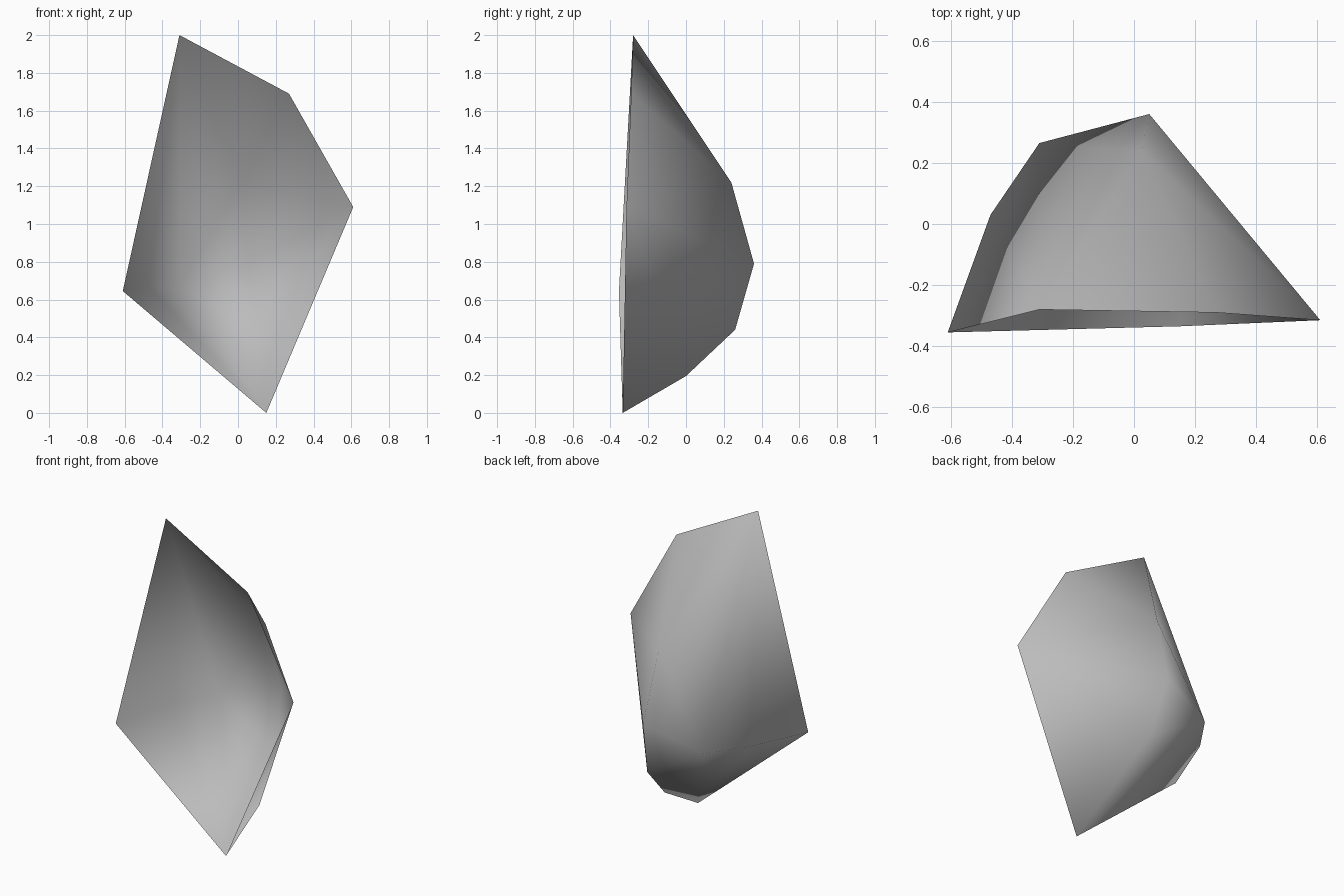
import bpy
import bmesh

# Remove the default object
default_cube = bpy.data.objects.get("Cube")
if default_cube:
    bpy.data.objects.remove(default_cube, do_unlink=True)


def make_material(name, colour):
    material = bpy.data.materials.new(name)
    material.use_nodes = True
    material.diffuse_color = colour
    shader = material.node_tree.nodes["Principled BSDF"]
    shader.inputs["Base Color"].default_value = colour
    shader.inputs["Roughness"].default_value = 0.9
    return material


def make_open_shell(name, rim, bulge, material):
    """Wrap a convex shell around the points and leave it open at the rim."""
    bm = bmesh.new()
    rim_verts = {bm.verts.new(point) for point in rim}
    for point in bulge:
        bm.verts.new(point)
    bmesh.ops.convex_hull(bm, input=bm.verts[:])
    bmesh.ops.recalc_face_normals(bm, faces=bm.faces[:])
    # The mouth is every face that touches only rim corners
    mouth = [face for face in bm.faces if rim_verts.issuperset(face.verts)]
    bmesh.ops.delete(bm, geom=mouth, context="FACES")
    for face in bm.faces:
        face.smooth = True
    mesh = bpy.data.meshes.new(name)
    bm.to_mesh(mesh)
    bm.free()
    mesh.materials.append(material)
    shell = bpy.data.objects.new(name, mesh)
    bpy.context.collection.objects.link(shell)
    return shell


# Five-sided open rim at the front
front_rim = [
    (-0.31, -0.28, 2.0),
    (0.27, -0.29, 1.69),
    (0.61, -0.315, 1.09),
    (0.15, -0.335, 0.0),
    (-0.61, -0.355, 0.645),
]

# Ridge that runs up the bulging back
back_ridge = [
    (0.15, 0.0, 0.195),
    (0.09, 0.26, 0.44),
    (0.05, 0.36, 0.79),
    (0.025, 0.24, 1.22),
]

# Lower shoulder on the right of the back
back_shoulder = [(-0.47, 0.03, 0.665), (-0.31, 0.265, 0.665)]

stone_grey = make_material("stone grey", (0.5, 0.5, 0.5, 1.0))
make_open_shell("rock_shell", front_rim, back_ridge + back_shoulder, stone_grey)
